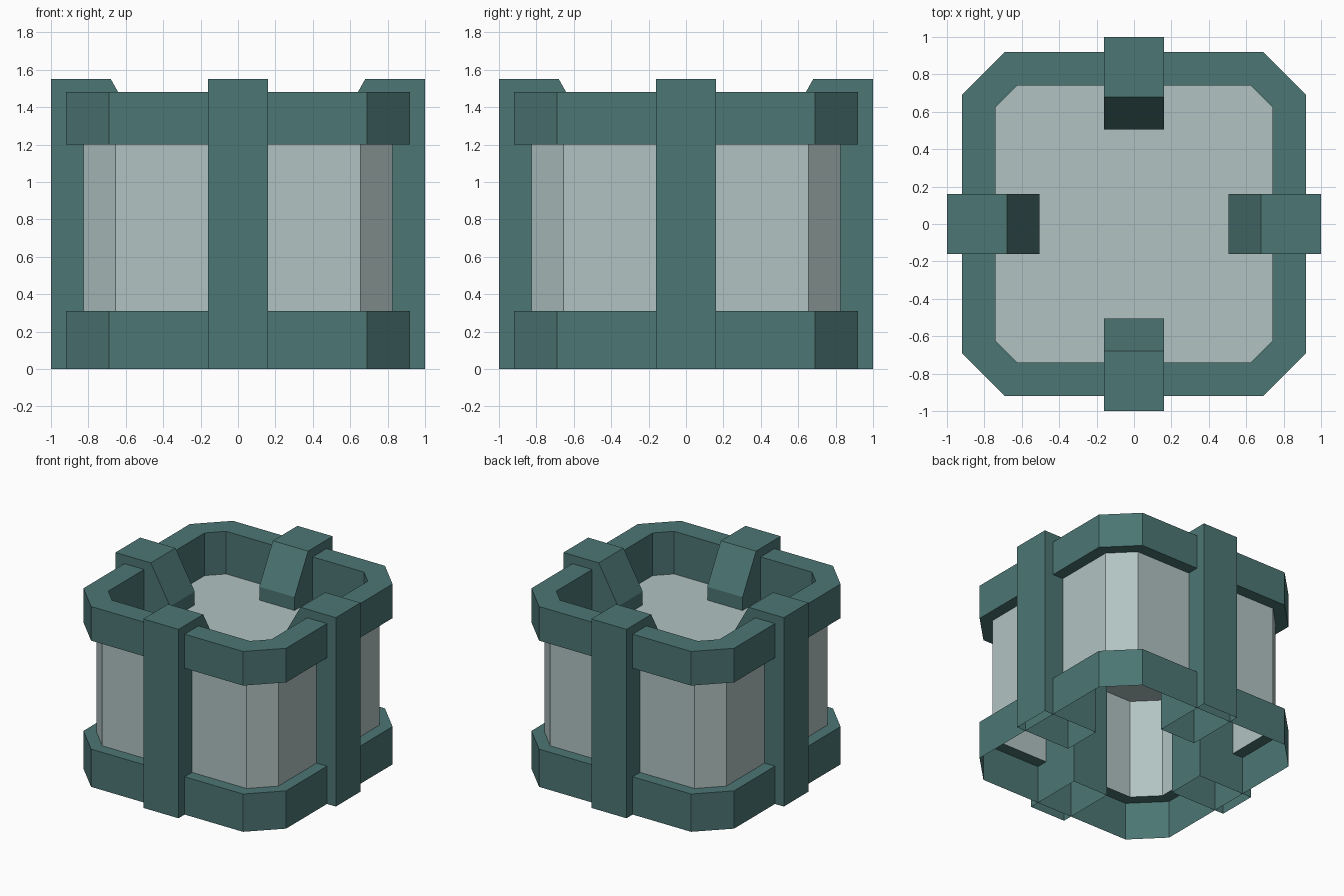
import bpy
import bmesh
from math import pi
from mathutils import Matrix

cube = bpy.data.objects.get("Cube")
if cube:
    bpy.data.objects.remove(cube, do_unlink=True)


def material(name, color):
    m = bpy.data.materials.new(name)
    m.use_nodes = True
    m.diffuse_color = color
    m.node_tree.nodes["Principled BSDF"].inputs["Base Color"].default_value = color
    return m


teal = material("dark teal", (0.072, 0.180, 0.175, 1))
pale = material("pale grey green", (0.440, 0.550, 0.540, 1))


def octagon(bm, r, c, z):
    """Square of half width r whose corners are cut at c."""
    pts = [(r, -c), (r, c), (c, r), (-c, r), (-r, c), (-r, -c), (-c, -r), (c, -r)]
    return [bm.verts.new((x, y, z)) for x, y in pts]


def finish(bm, name, mat):
    mesh = bpy.data.meshes.new(name)
    bm.to_mesh(mesh)
    bm.free()
    mesh.materials.append(mat)
    obj = bpy.data.objects.new(name, mesh)
    bpy.context.collection.objects.link(obj)
    return obj


def octagon_shell(name, sections, mat, cap=False):
    """Skin a chain of octagons (r, c, z), optionally closing the last."""
    bm = bmesh.new()
    loops = [octagon(bm, *s) for s in sections]
    for a, b in zip(loops, loops[1:]):
        for i in range(8):
            j = (i + 1) % 8
            bm.faces.new((a[i], a[j], b[j], b[i]))
    if cap:
        bm.faces.new(loops[-1])
    return finish(bm, name, mat)


OUTER, BODY, INNER = (0.92, 0.69), (0.825, 0.655), (0.74, 0.625)
FLOOR = 1.13

# Bottom band, open underneath
octagon_shell("bottom_band", [(*OUTER, 0), (*OUTER, 0.31), (*BODY, 0.31)], teal)

# Wall panels between the bands
octagon_shell("body_wall", [(*BODY, 0.31), (*BODY, 1.2)], pale)

# Top band with its inner rim down to the recessed lid
octagon_shell("top_band", [(*BODY, 1.2), (*OUTER, 1.2), (*OUTER, 1.48),
                           (*INNER, 1.48), (*INNER, FLOOR)], teal)

# Recessed lid, with a skirt reaching the wall underneath
octagon_shell("lid", [(*BODY, FLOOR), (*INNER, FLOOR)], pale, cap=True)

# Four upright clamps with sloped inner tops, open underneath
profile = [(1, 0), (1, 1.55), (0.68, 1.55), (0.505, 1.24), (0.505, 0)]
sides = ["left", "back", "right", "front"]
for k, side in enumerate(sides):
    bm = bmesh.new()
    a, b = ([bm.verts.new((x, y, z)) for x, z in profile] for y in (-0.16, 0.16))
    for i in range(len(profile) - 1):
        bm.faces.new((a[i], b[i], b[i + 1], a[i + 1]))
    bm.faces.new(a[::-1])
    bm.faces.new(b)
    bmesh.ops.recalc_face_normals(bm, faces=bm.faces)
    bm.transform(Matrix.Rotation(k * pi / 2, 4, "Z"))
    finish(bm, side + "_clamp", teal)
